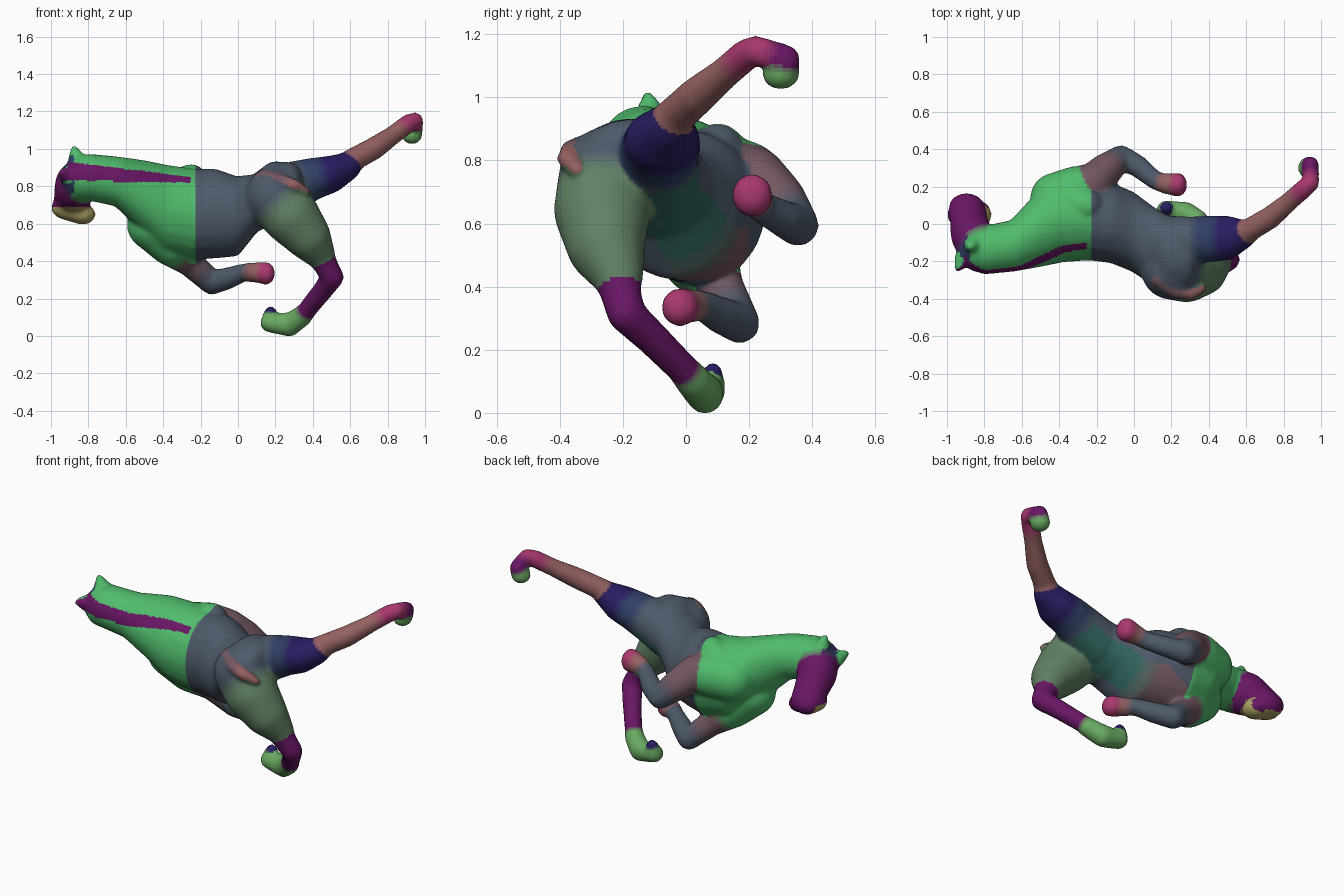
import bpy, bmesh
from mathutils import Vector

if "Cube" in bpy.data.objects:
    bpy.data.objects.remove(bpy.data.objects["Cube"])

COLORS = {
    "green": (.08, .5, .15), "slate": (.075, .1, .14), "mauve": (.17, .095, .12),
    "purple": (.14, .008, .13), "indigo": (.022, .012, .12), "navy": (.03, .05, .13),
    "rose": (.3, .12, .12), "pink": (.4, .04, .16), "sage": (.12, .22, .13),
    "teal": (.03, .13, .11), "yellow": (.4, .35, .12), "leaf": (.14, .4, .12),
}
STEPS = 5
slots = {}

# unit sphere points used for every cross-section blob
tmp = bmesh.new()
bmesh.ops.create_icosphere(tmp, subdivisions=3, radius=1)
BALL = [v.co.copy() for v in tmp.verts]
tmp.free()
body_bm = bmesh.new()
segments = []


def blob(p, r):
    return [Vector((p[i] + d[i] * r[i] for i in range(3))) for d in BALL]


def chain(stations):
    """Tapered flesh through stations (x, y, z, radii, colour)."""
    st = [(Vector(s[:3]), Vector(s[3]) if isinstance(s[3], tuple)
           else Vector((s[3],) * 3), s[4]) for s in stations]
    for (p, r, c), (q, s, e) in zip(st, st[1:]):
        bm = bmesh.new()
        for co in blob(p, r) + blob(q, s):
            bm.verts.new(co)
        bmesh.ops.convex_hull(bm, input=bm.verts[:])
        bmesh.ops.delete(bm, geom=[v for v in bm.verts if not v.link_faces], context='VERTS')
        bmesh.ops.recalc_face_normals(bm, faces=bm.faces[:])
        me = bpy.data.meshes.new("tmp")
        bm.to_mesh(me)
        bm.free()
        body_bm.from_mesh(me)
        bpy.data.meshes.remove(me)
        d = q - p
        segments.append((p, d, d.length_squared, r, s - r, c, e))


# torso and neck, rolled so the back faces -y
chain([
    (-.80, -.14, .855, (.06, .125, .12), "green"),
    (-.64, -.115, .83, (.06, .135, .13), "green"),
    (-.50, -.025, .75, (.06, .20, .19), "green"),
    (-.38, .02, .68, (.07, .22, .235), "green"),
    (-.24, .03, .655, (.07, .22, .24), "green"),
    (-.12, .005, .66, (.07, .21, .235), "slate"),
    (-.01, -.04, .645, (.05, .21, .21), "slate"),
    (.09, -.11, .715, (.05, .205, .15), "slate"),
    (.19, -.17, .77, (.08, .2, .165), "slate"),
    (.28, -.18, .785, (.07, .165, .145), "slate"),
])
# skull, cheeks and muzzle, turned towards +y and down
chain([
    (-.82, -.13, .85, (.115, .125, .12), "green"),
    (-.87, -.06, .81, (.105, .11, .12), "purple"),
    (-.885, .03, .74, (.095, .085, .085), "purple"),
    (-.895, .095, .69, (.09, .065, .065), "purple"),
])
chain([(-.91, .05, .69, (.085, .07, .06), "purple"),
       (-.83, .05, .655, (.065, .07, .05), "yellow")])
# ears
for a, b in (((-.86, -.11, .94), (-.875, -.12, 1.005)),
             ((-.91, -.18, .86), (-.94, -.235, .88))):
    chain([(*a, .045, "green"), (*b, .018, "green")])
# lower foreleg
chain([
    (-.46, .00, .60, .13, "green"),
    (-.36, .04, .50, .115, "green"),
    (-.26, .11, .40, .07, "mauve"),
    (-.14, .17, .29, .06, "slate"),
    (-.05, .11, .315, .054, "slate"),
    (.03, .055, .345, .044, "slate"),
    (.10, .00, .345, .05, "rose"),
    (.15, -.02, .34, (.044, .055, .057), "pink"),
])
# upper foreleg with shoulder blade
chain([
    (-.25, .10, .84, .08, "green"),
    (-.42, .14, .73, .13, "green"),
    (-.31, .18, .74, .125, "green"),
    (-.22, .22, .74, .10, "mauve"),
    (-.15, .29, .68, .085, "mauve"),
    (-.07, .355, .60, .062, "slate"),
    (.02, .31, .62, .054, "slate"),
    (.11, .235, .66, .045, "slate"),
    (.17, .215, .685, .05, "rose"),
    (.235, .21, .695, (.045, .06, .065), "pink"),
])
# planted hind leg
chain([
    (.20, -.24, .75, .16, "slate"),
    (.28, -.265, .65, .15, "sage"),
    (.37, -.255, .54, .12, "sage"),
    (.44, -.215, .44, .075, "sage"),
    (.46, -.21, .40, .062, "purple"),
    (.505, -.19, .32, .056, "purple"),
    (.45, -.11, .245, .05, "purple"),
    (.37, -.01, .145, .046, "purple"),
    (.34, .02, .11, .052, "leaf"),
    (.275, .06, .066, (.055, .055, .06), "leaf"),
    (.165, .07, .075, (.042, .05, .045), "leaf"),
])
chain([(.17, .08, .10, .04, "leaf"), (.175, .085, .135, .028, "indigo")])
# raised hind leg
chain([
    (.18, -.10, .76, .14, "slate"),
    (.30, -.09, .81, (.125, .125, .125), "slate"),
    (.40, -.08, .845, (.1, .12, .108), "navy"),
    (.50, -.075, .87, (.08, .115, .095), "indigo"),
    (.58, -.055, .91, .072, "indigo"),
    (.62, -.03, .95, .058, "rose"),
    (.73, .035, 1.01, .056, "rose"),
    (.83, .12, 1.08, .046, "rose"),
    (.91, .19, 1.14, .046, "pink"),
    (.945, .22, 1.155, .042, "pink"),
    (.945, .31, 1.125, (.04, .048, .045), "purple"),
    (.93, .30, 1.075, (.05, .055, .04), "leaf"),
])
# tail
chain([
    (.14, -.29, .84, .05, "mauve"),
    (.22, -.36, .835, .035, "mauve"),
    (.30, -.375, .81, .03, "rose"),
    (.37, -.345, .775, .018, "rose"),
])

# fuse everything into one smooth skin
raw = bpy.data.meshes.new("raw")
body_bm.to_mesh(raw)
body_bm.free()
src = bpy.data.objects.new("raw", raw)
bpy.context.collection.objects.link(src)
rm = src.modifiers.new("Remesh", 'REMESH')
rm.mode = 'VOXEL'
rm.voxel_size = .013
sm = src.modifiers.new("Smooth", 'SMOOTH')
sm.factor = .5
sm.iterations = 9
swell = src.modifiers.new("Swell", 'DISPLACE')
swell.strength = .005
swell.mid_level = 0
dg = bpy.context.evaluated_depsgraph_get()
me = bpy.data.meshes.new_from_object(src.evaluated_get(dg))
bpy.data.objects.remove(src)
me.name = "animal_body"
body = bpy.data.objects.new("animal_body", me)
bpy.context.collection.objects.link(body)
me.materials.clear()

# stand on the ground
low = min(v.co.z for v in me.vertices)
for v in me.vertices:
    v.co.z -= low


def slot(a, b, t):
    """Material slot for a stepped blend of two colours."""
    k = 0 if a == b else round(t * STEPS)
    key = (a, a, 0) if k == 0 else (b, b, 0) if k == STEPS else (a, b, k)
    if key not in slots:
        m = bpy.data.materials.new(f"{a}_{b}_{k}")
        rgb = Vector(COLORS[key[0]]).lerp(Vector(COLORS[key[1]]), key[2] / STEPS)
        m.diffuse_color = (*rgb, 1)
        m.use_nodes = True
        m.node_tree.nodes["Principled BSDF"].inputs["Base Color"].default_value = m.diffuse_color
        me.materials.append(m)
        slots[key] = len(slots)
    return slots[key]


# colour patches, taken from the limb segment each face belongs to
for f in me.polygons:
    p, n = f.center, f.normal
    best = 1e9
    for a, d, l2, r, dr, c, e in segments:
        v = p - a
        t = min(1, max(0, v.dot(d) / l2))
        v -= d * t
        if v.length_squared > .09:
            continue
        q = (v.x / (r.x + dr.x * t)) ** 2 + (v.y / (r.y + dr.y * t)) ** 2 \
            + (v.z / (r.z + dr.z * t)) ** 2
        if q < best:
            best, t0, c0, e0 = q, t, c, e
    if c0 == "green" and p.x > -.23:
        c0 = "slate"
        e0 = "slate" if e0 == "green" else e0
    if c0 == e0 == "slate" and n.z < -.2 and n.y > 0 and p.z > .42 and p.y < .2:
        c0, e0, t0 = "mauve", "teal", min(1, max(0, p.x * 5 + .5))
    # back stripe, widening towards the head
    if c0 == "green" and n.y < -.3 and p.x < -.25:
        w = (-.25 - p.x) / .65
        if abs(p.z - .835 - .045 * w) < .015 + .035 * w:
            c0 = e0 = "purple"
    # forehead and chin
    if c0 == "green" and e0 == "purple" and n.x < -.5:
        c0, e0 = "navy", "purple"
    if p.x < -.76 and p.z < .69:
        c0 = e0 = "yellow" if n.y < .5 else "purple"
    f.material_index = slot(c0, e0, min(1, max(0, (t0 - .2) / .6)))
    f.use_smooth = True
